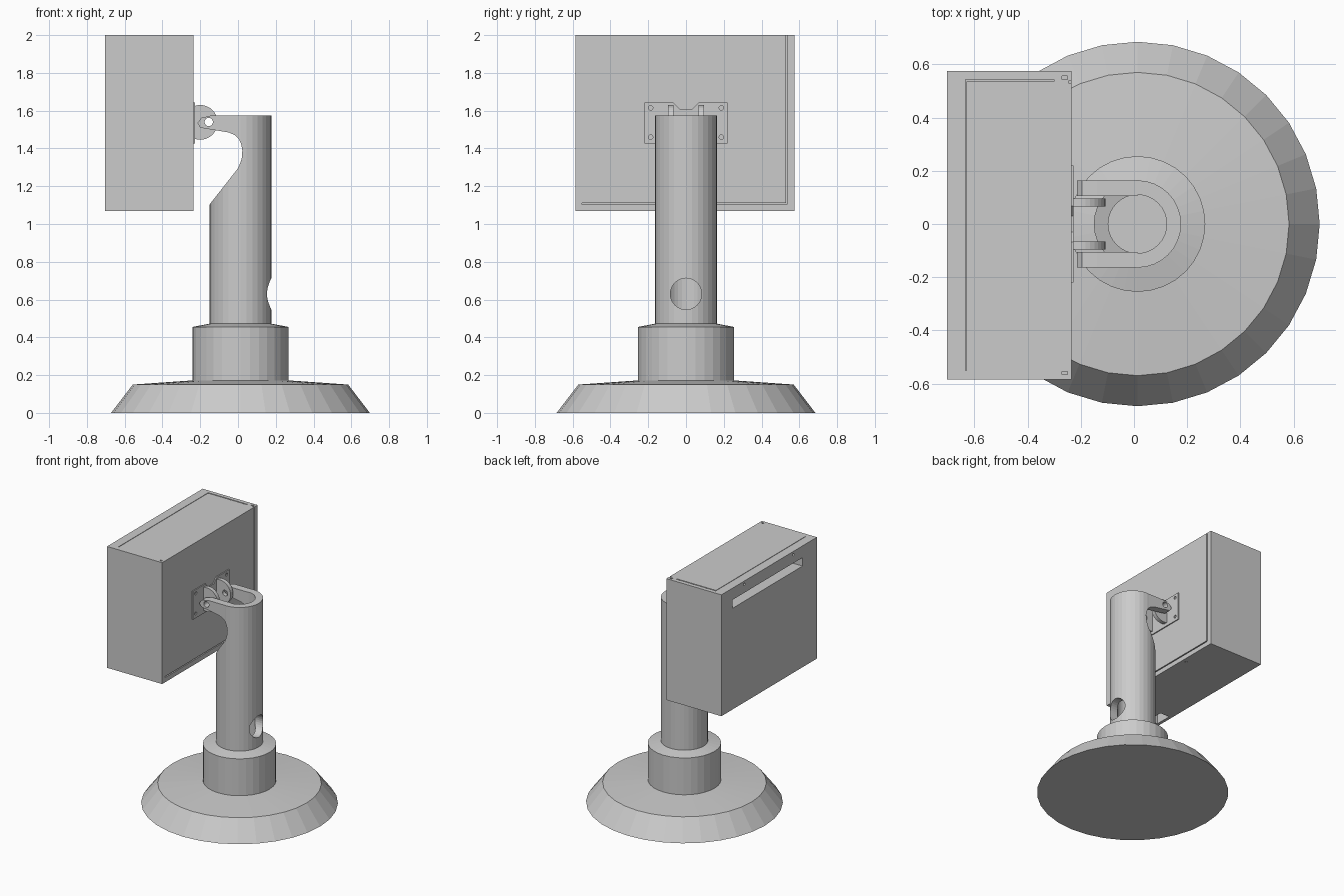
import bpy, bmesh, math
from mathutils import Vector, Matrix

if "Cube" in bpy.data.objects:
    bpy.data.objects.remove(bpy.data.objects["Cube"], do_unlink=True)

GREY = (0.6, 0.6, 0.6, 1.0)
mat = bpy.data.materials.new("plain grey")
mat.use_nodes = True
mat.diffuse_color = GREY
mat.node_tree.nodes["Principled BSDF"].inputs["Base Color"].default_value = GREY

AXIS_X = 0.013      # column axis
SIDES = 32


def finish(name, bm):
    bmesh.ops.recalc_face_normals(bm, faces=bm.faces[:])
    mesh = bpy.data.meshes.new(name)
    bm.to_mesh(mesh)
    bm.free()
    mesh.materials.append(mat)
    ob = bpy.data.objects.new(name, mesh)
    bpy.context.collection.objects.link(ob)
    return ob


def lathe(name, profile, closed=False):
    """Turn an (r, z) profile around the column axis."""
    bm = bmesh.new()
    vs = [bm.verts.new((r, 0, z)) for r, z in profile]
    pairs = list(zip(vs, vs[1:])) + ([(vs[-1], vs[0])] if closed else [])
    edges = [bm.edges.new(p) for p in pairs]
    bmesh.ops.spin(bm, geom=vs + edges, cent=(0, 0, 0), axis=(0, 0, 1),
                   angle=math.tau, steps=SIDES)
    bmesh.ops.remove_doubles(bm, verts=bm.verts[:], dist=1e-5)
    bmesh.ops.translate(bm, verts=bm.verts[:], vec=(AXIS_X, 0, 0))
    return finish(name, bm)


def prism(name, axis, outline, lo, hi):
    """Extrude a 2D outline along an axis from lo to hi."""
    def place(u, v, w):
        return {"x": (w, u, v), "y": (u, w, v), "z": (u, v, w)}[axis]
    bm = bmesh.new()
    face = bm.faces.new([bm.verts.new(place(u, v, lo)) for u, v in outline])
    out = bmesh.ops.extrude_face_region(bm, geom=[face])["geom"]
    moved = [g for g in out if isinstance(g, bmesh.types.BMVert)]
    bmesh.ops.translate(bm, verts=moved, vec=place(0, 0, hi - lo))
    return finish(name, bm)


def box(name, x, y, z):
    return prism(name, "z", [(x[0], y[0]), (x[1], y[0]), (x[1], y[1]), (x[0], y[1])], *z)


def rod(name, axis, u, v, r, lo, hi, n=20):
    pts = [(u + r * math.cos(math.tau * i / n), v + r * math.sin(math.tau * i / n))
           for i in range(n)]
    return prism(name, axis, pts, lo, hi)


def combine(ob, others, operation="DIFFERENCE"):
    """Apply booleans in turn and drop the helper objects."""
    for other in others:
        mod = ob.modifiers.new("boolean", "BOOLEAN")
        mod.operation, mod.solver, mod.object = operation, "EXACT", other
        bpy.context.view_layer.objects.active = ob
        bpy.ops.object.modifier_apply(modifier=mod.name)
        bpy.data.objects.remove(other, do_unlink=True)


# Round foot with collar
lathe("base", [(0, 0), (0.685, 0), (0.57, 0.15), (0.255, 0.172),
               (0.255, 0.455), (0.165, 0.472), (0, 0.472)])

# Hollow column with a scooped front and a cable hole
hook = [(0.018, 1.42), (0.005, 1.45), (-0.015, 1.47), (-0.05, 1.485), (-0.2, 1.51)]
scoop = [(-0.3, 1.1), (-0.153, 1.1), (0, 1.295), (0.013, 1.325),
         (0.02, 1.35), (0.023, 1.39)] + hook + [(-0.3, 1.52)]
column = lathe("column", [(0.11, 0.46), (0.164, 0.46), (0.164, 1.575), (0.11, 1.575)], True)
combine(column, [
    prism("scoop", "y", scoop, -0.3, 0.3),
    box("mouth", (-0.3, 0), (-0.106, 0.106), (1.4, 1.7)),
    rod("cable_hole", "x", 0, 0.63, 0.083, 0.05, 0.3, 32),
])

# Arms, ears and their pivot holes on both sides
PIVOT = (-0.155, 1.54)
arm_outline = [(0.013, 1.575), (-0.14, 1.575), (-0.195, 1.562),
               (-0.214, 1.535)] + hook[:0:-1] + [(0.013, 1.435)]
for side, label in ((1, "left"), (-1, "right")):
    arm = prism(label + "_arm", "y", arm_outline, side * 0.106, side * 0.163)
    combine(arm, [rod("hole", "y", *PIVOT, 0.022, -0.3, 0.3)])
    ear = rod(label + "_ear", "y", -0.2, 1.538, 0.092, side * 0.065, side * 0.095, 32)
    combine(ear, [rod("hole", "y", *PIVOT, 0.022, -0.3, 0.3),
                  box("trim", (-0.4, -0.234), (-0.3, 0.3), (1.3, 1.8))])

# Notched mounting plate with four screw holes
half = [(0.03, 1.605), (0.068, 1.643), (0.22, 1.643), (0.22, 1.425)]
plate = prism("mounting_plate", "x", half + [(-y, z) for y, z in reversed(half)],
              -0.236, -0.227)
combine(plate, [rod("screw", "x", y, z, 0.012, -0.3, -0.2, 12)
                for y in (-0.187, 0.187) for z in (1.46, 1.615)])

# Box housing
X0, X1, Y0, Y1, Z0, Z1 = -0.703, -0.235, -0.585, 0.575, 1.068, 2.0
housing = box("housing", (X0, X1), (Y0, Y1), (Z0, Z1))
cuts = [
    # paper slot and socket recess
    box("slot", (X0 - 0.1, X0 + 0.1), (-0.41, 0.44), (1.845, 1.91)),
    box("socket", (-0.68, -0.6), (-0.55, -0.42), (Z0 - 0.1, Z0 + 0.1)),
    # seams of the rear panel
    box("seam", (X1 - 0.012, X1 + 0.1), (0.53, 0.538), (1.105, Z1 + 0.1)),
    box("seam", (X1 - 0.012, X1 + 0.1), (-0.55, 0.534), (1.104, 1.112)),
    # seams of the lid
    box("seam", (-0.63, -0.3), (0.536, 0.544), (Z1 - 0.012, Z1 + 0.1)),
    box("seam", (-0.634, -0.63), (-0.55, 0.544), (Z1 - 0.012, Z1 + 0.1)),
]
for y in (-0.56, 0.55):
    cuts.append(box("corner", (-0.27, -0.25), (y - 0.006, y + 0.006), (Z1 - 0.012, Z1 + 0.1)))
for y in (-0.3, 0.295):
    cuts.append(rod("screw", "x", y, 1.975, 0.01, X0 - 0.1, X0 + 0.03, 12))
for y in (-0.26, 0.26):
    cuts.append(rod("screw", "z", -0.27, y, 0.01, Z0 - 0.1, Z0 + 0.03, 12))
combine(housing, cuts)
